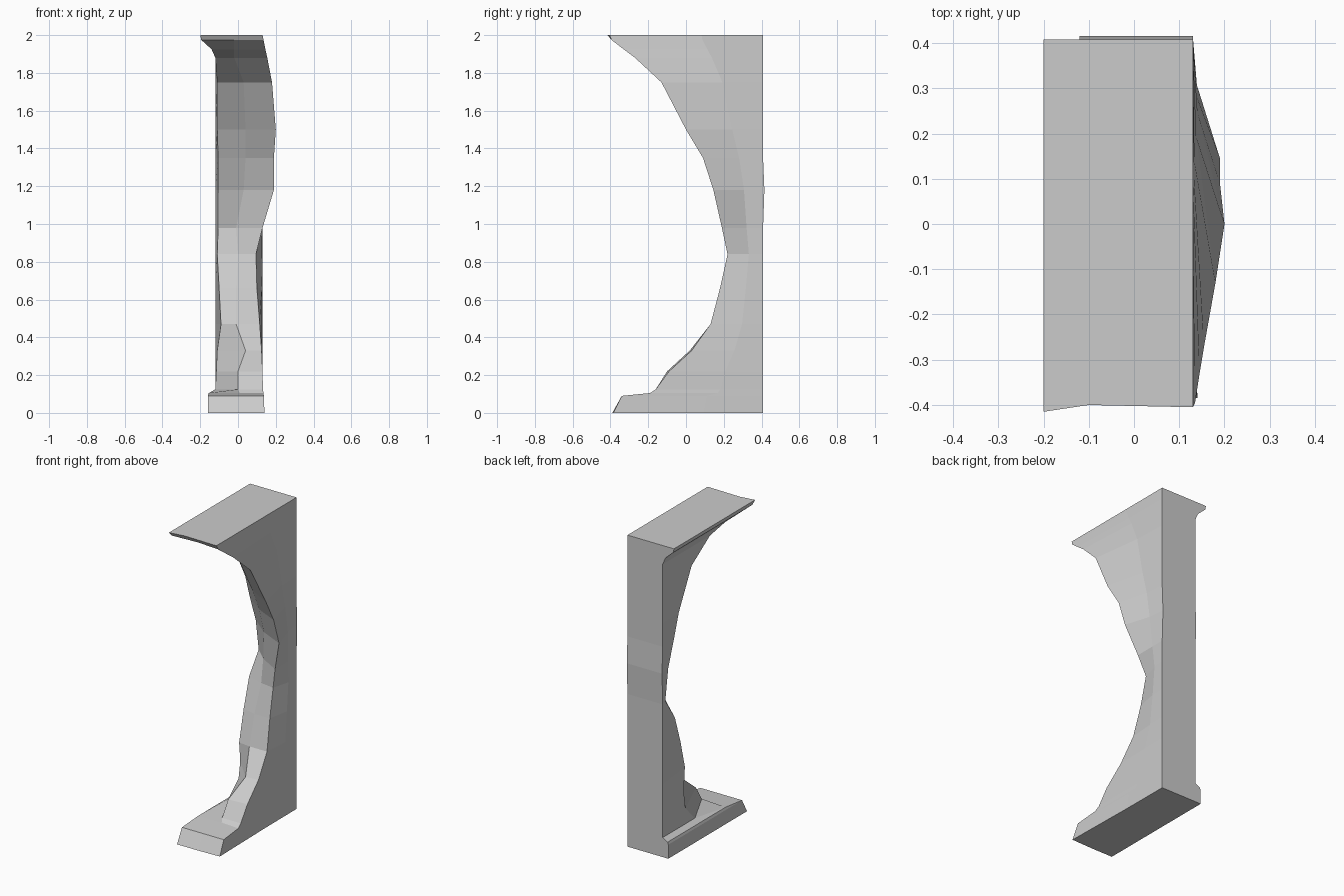
import bpy, bmesh

# Rock pillar cross-sections, bottom to top:
# z, front-right x/y, front-middle x/y, front-left x/y
SECTIONS = [
    (0.00, .14, -.385, -.01, -.39, -.16, -.39),
    (0.09, .137, -.34, -.01, -.34, -.16, -.34),
    (0.105, .135, -.19, .01, -.18, -.155, -.18),
    (0.125, .132, -.16, .00, -.16, -.12, .08),
    (0.22, .13, -.09, .00, -.10, -.115, .17),
    (0.33, .125, .03, .04, .02, -.11, .18),
    (0.47, .115, .13, -.01, .13, -.09, .14),
    (0.66, .10, .18, -.01, .18, -.10, .20),
    (0.84, .095, .22, .00, .235, -.11, .27),
    (0.98, .13, .19, -.01, .27, -.105, .36),
    (1.18, .19, .145, .03, .22, -.105, .33),
    (1.35, .19, .09, .04, .16, -.105, .27),
    (1.50, .20, .00, .04, .09, -.11, .23),
    (1.75, .18, -.13, .03, -.04, -.11, .10),
    (1.88, .155, -.27, -.02, -.19, -.12, -.07),
    (1.925, .145, -.33, -.02, -.28, -.14, -.20),
    (1.975, .135, -.395, -.02, -.385, -.195, -.395),
    (2.00, .13, -.405, -.10, -.40, -.20, -.415),
]


def ring(z, rx, ry, mx, my, lx, ly):
    back = .415 if 1.05 < z < 1.3 else .408
    left = lx if lx < -.13 else -.12
    side = (.13 + .15 * (rx - .13), back + .4 * (ry - back))
    pts = [(.13, back), (left, back), (lx, ly), (mx, my), (rx, ry), side]
    return [(x, y, z) for x, y in pts]


# Loft the sections into one closed body with base and top lips
bm = bmesh.new()
rings = [[bm.verts.new(p) for p in ring(*s)] for s in SECTIONS]
for a, b in zip(rings, rings[1:]):
    for i in range(6):
        j = (i + 1) % 6
        bm.faces.new((a[i], a[j], b[j], b[i]))
bm.faces.new(rings[0][::-1])
bm.faces.new(rings[-1])
bmesh.ops.recalc_face_normals(bm, faces=bm.faces)
mesh = bpy.data.meshes.new("rock_pillar")
bm.to_mesh(mesh)
bm.free()
bpy.context.collection.objects.link(bpy.data.objects.new("rock_pillar", mesh))
